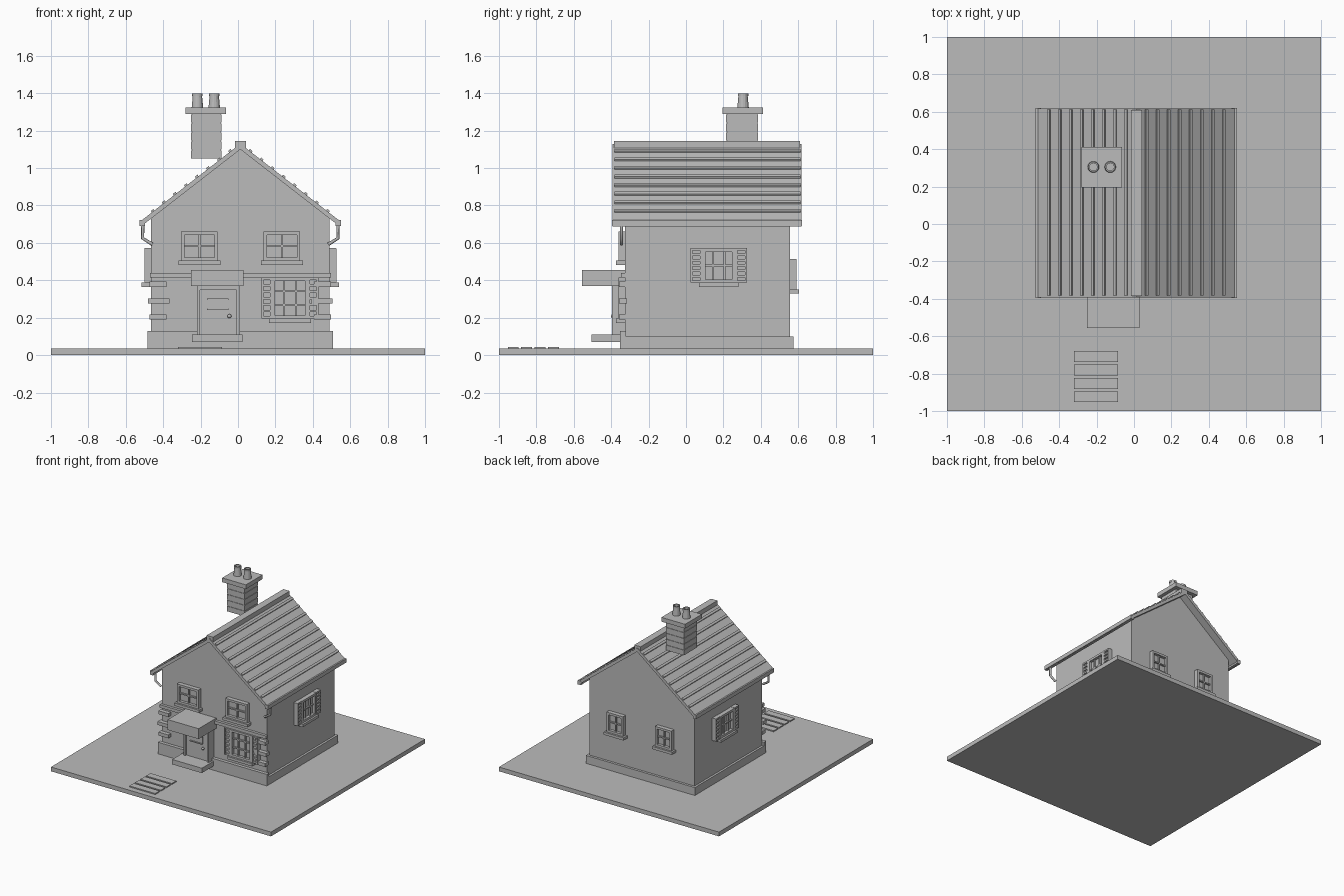
import bpy, bmesh, math
from mathutils import Matrix, Vector

if "Cube" in bpy.data.objects:
    bpy.data.objects.remove(bpy.data.objects["Cube"])

grey = bpy.data.materials.new("plain_grey")
grey.use_nodes = True
grey.diffuse_color = (0.5, 0.5, 0.5, 1)
grey.node_tree.nodes["Principled BSDF"].inputs["Base Color"].default_value = (0.5, 0.5, 0.5, 1)

MID = 0.0125                     # centre line of the house
FRONT, BACK = -0.325, 0.555      # wall faces
HALF = 0.4775                    # half width of the walls
RIDGE, PITCH = 1.13, 0.776       # roof top height and slope


def finish(name, bm, matrix=None):
    bmesh.ops.recalc_face_normals(bm, faces=bm.faces)
    mesh = bpy.data.meshes.new(name)
    bm.to_mesh(mesh)
    bm.free()
    mesh.materials.append(grey)
    ob = bpy.data.objects.new(name, mesh)
    if matrix:
        ob.matrix_world = matrix
    bpy.context.collection.objects.link(ob)
    return ob


def boxes(name, items, matrix=None):
    """One object made of boxes, each given as x, y and z ranges."""
    bm = bmesh.new()
    for xs, ys, zs in items:
        lo, hi = Vector((xs[0], ys[0], zs[0])), Vector((xs[1], ys[1], zs[1]))
        m = Matrix.Translation((lo + hi) / 2) @ Matrix.Diagonal((*(hi - lo), 1))
        bmesh.ops.create_cube(bm, size=1, matrix=m)
    return finish(name, bm, matrix)


def prism(name, profiles, y0, y1):
    """Extrude x-z profiles along y."""
    bm = bmesh.new()
    for profile in profiles:
        face = bm.faces.new([bm.verts.new((x, y0, z)) for x, z in profile])
        out = bmesh.ops.extrude_face_region(bm, geom=[face])
        verts = [v for v in out["geom"] if isinstance(v, bmesh.types.BMVert)]
        bmesh.ops.translate(bm, verts=verts, vec=(0, y1 - y0, 0))
    return finish(name, bm)


def window(name, place, turn, w, z0, z1, cols, rows, shutter=0.0):
    """Window on a wall: local -y points out of the wall."""
    h, f = w / 2, 0.018
    parts = [((-h, h), (-0.012, 0.01), (z0, z1)),
             ((-h, -h + f), (-0.035, 0), (z0, z1)),
             ((h - f, h), (-0.035, 0), (z0, z1)),
             ((-h, h), (-0.035, 0), (z1 - f, z1)),
             ((-h, h), (-0.035, 0), (z0, z0 + f)),
             ((-h - 0.015, h + 0.015), (-0.05, 0), (z0 - 0.022, z0))]
    for i in range(1, cols):
        x = -h + w * i / cols
        parts.append(((x - 0.005, x + 0.005), (-0.025, 0), (z0, z1)))
    for i in range(1, rows):
        z = z0 + (z1 - z0) * i / rows
        parts.append(((-h, h), (-0.025, 0), (z - 0.005, z + 0.005)))
    m = Matrix.Translation(place) @ Matrix.Rotation(turn, 4, "Z")
    boxes(name, parts, m)
    if shutter:
        # Louvred shutters
        slats = []
        for s in (-1, 1):
            a, b = sorted((s * h, s * (h + shutter)))
            slats.append(((a, b), (-0.022, 0), (z0, z1)))
            slats += [((e, e + 0.01), (-0.036, 0), (z0, z1)) for e in (a, b - 0.01)]
            n = 7
            for i in range(n):
                z = z0 + (z1 - z0) * i / (n - 1) * 0.94
                slats.append(((a, b), (-0.034, 0), (z, z + 0.013)))
        boxes(name + "_shutters", slats, m)


# Ground and path
boxes("ground_slab", [((-1, 1), (-1, 1), (0, 0.035))])
boxes("path_stones", [((-0.32, -0.085), (-0.737 - i * 0.072, -0.68 - i * 0.072), (0.03, 0.044))
                      for i in range(4)])

# Walls, plinth and string course
eave_z = RIDGE - 0.03 - HALF * PITCH
prism("walls", [[(MID - HALF, 0.035), (MID + HALF, 0.035), (MID + HALF, eave_z),
                 (MID, RIDGE - 0.03), (MID - HALF, eave_z)]], FRONT, BACK)
boxes("plinth", [((-0.483, 0.508), (FRONT - 0.02, BACK + 0.02), (0.035, 0.1)),
                 ((-0.483, 0.508), (-0.352, -0.32), (0.035, 0.13))])
boxes("string_course", [((-0.47, 0.497), (-0.347, FRONT), (0.415, 0.44))])

# Corner stones at both front corners
stones = []
for s in (-1, 1):
    for z, inner, outer in ((0.19, 0.395, 0.485), (0.275, 0.38, 0.493), (0.365, 0.395, 0.485)):
        xs = sorted((MID + s * inner, MID + s * outer))
        stones.append((xs, (-0.358, -0.315), (z, z + 0.028)))
boxes("corner_stones", stones)

# Roof slab, tile battens and ridge cap
def roof_point(s, d, lift):
    return (MID + s * d, RIDGE - d * PITCH + lift)


EDGE = 0.53
prism("roof", [[roof_point(-1, EDGE, 0), roof_point(1, 0, 0), roof_point(1, EDGE, 0),
                roof_point(1, EDGE, -0.03), roof_point(1, 0, -0.03), roof_point(-1, EDGE, -0.03)]],
      -0.393, 0.617)
battens = []
for s in (-1, 1):
    for i in range(8):
        d = 0.045 + i * 0.059
        battens.append([roof_point(s, d, -0.005), roof_point(s, d + 0.006, 0.012),
                        roof_point(s, d + 0.02, 0.012), roof_point(s, d + 0.014, -0.005)])
prism("roof_battens", battens, -0.383, 0.612)
boxes("ridge_cap", [((-0.015, 0.043), (-0.385, 0.61), (1.105, 1.145))])

# Gutters and downpipes
boxes("gutters", [(sorted((MID + s * 0.51, MID + s * 0.538)), (-0.395, 0.62), (0.69, 0.722))
                  for s in (-1, 1)])
for s, side in ((-1, "right"), (1, "left")):
    curve = bpy.data.curves.new("downpipe_" + side, "CURVE")
    curve.dimensions = "3D"
    curve.bevel_depth = 0.009
    curve.bevel_resolution = 1
    curve.use_fill_caps = True
    spline = curve.splines.new("POLY")
    path = [(0.522, 0.7), (0.522, 0.625), (0.47, 0.592)]
    spline.points.add(len(path) - 1)
    for p, (x, z) in zip(spline.points, path):
        p.co = (MID + s * x, -0.345, z, 1)
    curve.materials.append(grey)
    bpy.context.collection.objects.link(bpy.data.objects.new("downpipe_" + side, curve))

# Windows on all four sides
for x, side in ((-0.206, "right"), (0.235, "left")):
    window("upper_window_" + side, (x, FRONT, 0), 0, 0.195, 0.505, 0.66, 2, 2)
    window("back_window_" + side, (x, BACK, 0), math.pi, 0.15, 0.352, 0.515, 2, 2)
for s, side in ((-1, "right"), (1, "left")):
    window("side_window_" + side, (MID + s * HALF, 0.175, 0), s * math.pi / 2,
           0.18, 0.387, 0.57, 3, 2, 0.06)
window("parlour_window", (0.278, FRONT, 0), 0, 0.195, 0.195, 0.415, 3, 3, 0.055)

# Front door with glazing, frame, step and canopy
boxes("door_frame", [((-0.22, -0.203), (-0.395, FRONT), (0.1, 0.365)),
                     ((-0.007, 0.01), (-0.395, FRONT), (0.1, 0.365)),
                     ((-0.22, 0.01), (-0.395, FRONT), (0.348, 0.37))])
boxes("door", [((-0.205, -0.005), (-0.38, FRONT), (0.1, 0.355))])
boxes("door_window", [((-0.165, -0.052), (-0.388, -0.37), (0.24, 0.303)),
                      ((-0.165, -0.052), (-0.395, -0.37), (0.24, 0.248)),
                      ((-0.165, -0.052), (-0.395, -0.37), (0.295, 0.303))])
bm = bmesh.new()
bmesh.ops.create_uvsphere(bm, u_segments=12, v_segments=8, radius=0.011)
finish("door_knob", bm, Matrix.Translation((-0.046, -0.39, 0.208)))
boxes("door_step", [((-0.245, 0.025), (-0.505, FRONT), (0.07, 0.11))])
boxes("door_canopy", [((-0.25, 0.03), (-0.555, FRONT), (0.37, 0.455))])

# Chimney stack with brick bands, cap and hollow pots
stack = [((-0.247, -0.093), (0.218, 0.382), (1.05, 1.3))]
stack += [((-0.251, -0.089), (0.214, 0.386), (1.052 + i * 0.048, 1.094 + i * 0.048)) for i in range(5)]
boxes("chimney_stack", stack)
boxes("chimney_cap", [((-0.28, -0.065), (0.195, 0.412), (1.29, 1.325))])
for x, side in ((-0.217, "right"), (-0.127, "left")):
    bm = bmesh.new()
    profile = [(0.031, 1.32), (0.025, 1.385), (0.028, 1.385), (0.028, 1.4), (0.02, 1.4), (0.02, 1.33), (0, 1.33)]
    verts = [bm.verts.new((r, 0, z)) for r, z in profile]
    edges = [bm.edges.new(pair) for pair in zip(verts, verts[1:])]
    bmesh.ops.spin(bm, geom=verts + edges, cent=(0, 0, 0), axis=(0, 0, 1), angle=math.tau, steps=16)
    bmesh.ops.remove_doubles(bm, verts=bm.verts, dist=0.0005)
    finish("chimney_pot_" + side, bm, Matrix.Translation((x, 0.305, 0)))
